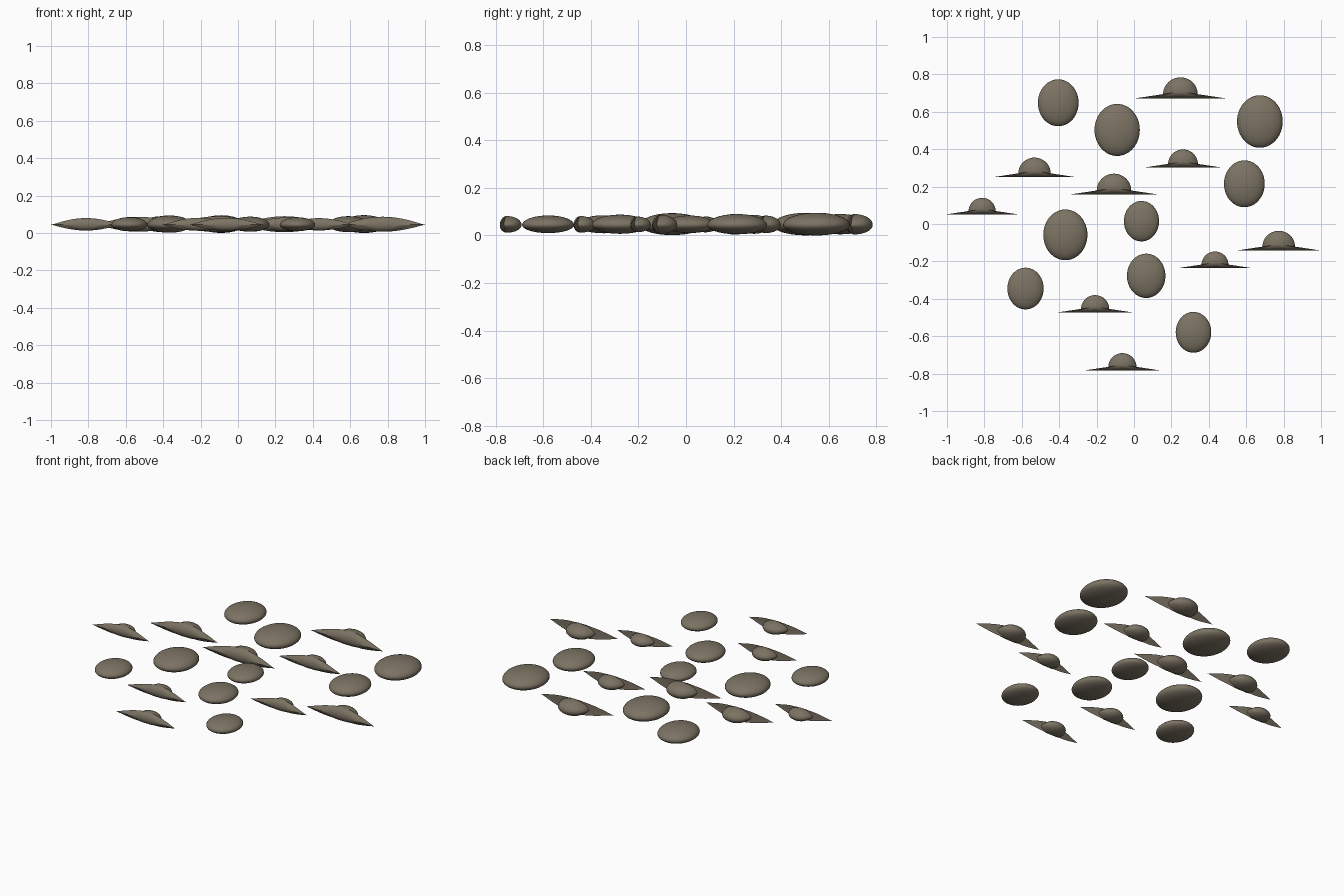
import bpy, bmesh
from math import sin, cos, pi

if "Cube" in bpy.data.objects:
    bpy.data.objects.remove(bpy.data.objects["Cube"])

Z0 = 0.044   # height of the rim of every pebble
RINGS = 12

stone = bpy.data.materials.new("stone")
stone.diffuse_color = (0.20, 0.17, 0.125, 1)
stone.use_nodes = True
stone.node_tree.nodes["Principled BSDF"].inputs["Base Color"].default_value = stone.diffuse_color


def inflate(name, outline, powers, centre, up, down):
    """Closed shell: a rim outline swollen above and below towards two poles."""
    bm = bmesh.new()
    n = len(outline)

    def ring(t, side):
        rho = cos(t)
        return [bm.verts.new((centre[0] + x * rho, centre[1] + y * rho,
                              Z0 + side * (1 - rho * rho) ** p))
                for (x, y), p in zip(outline, powers)]

    def bridge(a, b, flip):
        for i in range(n):
            j = (i + 1) % n
            f = (a[i], a[j], b[j], b[i])
            bm.faces.new(f[::-1] if flip else f)

    rim = ring(0, 0)
    for side in (up, -down):
        prev = rim
        for k in range(1, RINGS):
            cur = ring(k / RINGS * pi / 2, side)
            bridge(prev, cur, side < 0)
            prev = cur
        pole = bm.verts.new((centre[0], centre[1], Z0 + side))
        for i in range(n):
            f = (prev[i], prev[(i + 1) % n], pole)
            bm.faces.new(f[::-1] if side < 0 else f)
    bmesh.ops.recalc_face_normals(bm, faces=bm.faces)
    me = bpy.data.meshes.new(name)
    bm.to_mesh(me)
    bm.free()
    me.materials.append(stone)
    for p in me.polygons:
        p.use_smooth = True
    me.set_sharp_from_angle(angle=0.7)
    ob = bpy.data.objects.new(name, me)
    bpy.context.collection.objects.link(ob)


# Oval pebbles: x, y, half width (length is 1.15 times the width)
ovals = [(-0.405, 0.648, 0.109), (-0.09, 0.503, 0.121), (0.673, 0.548, 0.122),
         (0.59, 0.215, 0.109), (0.04, 0.015, 0.094), (-0.367, -0.058, 0.118),
         (0.065, -0.277, 0.103), (-0.58, -0.345, 0.097), (0.318, -0.579, 0.095)]
for i, (x, y, r) in enumerate(ovals):
    rim = [(r * cos(a), 1.15 * r * sin(a)) for a in (k * 2 * pi / 48 for k in range(48))]
    inflate(f"oval_pebble_{i + 1}", rim, [0.5] * 48, (x, y), 0.42 * r, 0.36 * r)

# Hat-shaped pebbles: straight front edge, thin side tips, round dome behind
PEAK = 0.15
right = [(1, 0), (0.85, 0.021), (0.7, 0.043), (0.55, 0.065), (0.45, 0.08)]
dome = [(0.385 * cos(a), 0.09 + 0.377 * sin(a)) for a in (k * pi / 24 for k in range(25))]
left = [(-x, y) for x, y in reversed(right)]
front = [(-1 + k / 8, 0) for k in range(1, 16)]
hat = [(x, y - PEAK) for x, y in right + dome + left + front]
# Long directions get a tapering section, the dome a round one
power = [0.5 + 0.7 * min(1, max(0, (abs(x) - 0.3) / 0.4)) for x, y in hat]

# x, y of the front edge, half width
hats = [(0.248, 0.672, 0.24), (-0.532, 0.25, 0.225), (-0.107, 0.157, 0.24),
        (0.262, 0.302, 0.207), (-0.812, 0.052, 0.188), (0.774, -0.142, 0.226),
        (0.433, -0.234, 0.186), (-0.208, -0.472, 0.196), (-0.062, -0.782, 0.196)]
for i, (x, y, w) in enumerate(hats):
    inflate(f"hat_pebble_{i + 1}", [(px * w, py * w) for px, py in hat], power,
            (x, y + PEAK * w), 0.19 * w, 0.165 * w)
